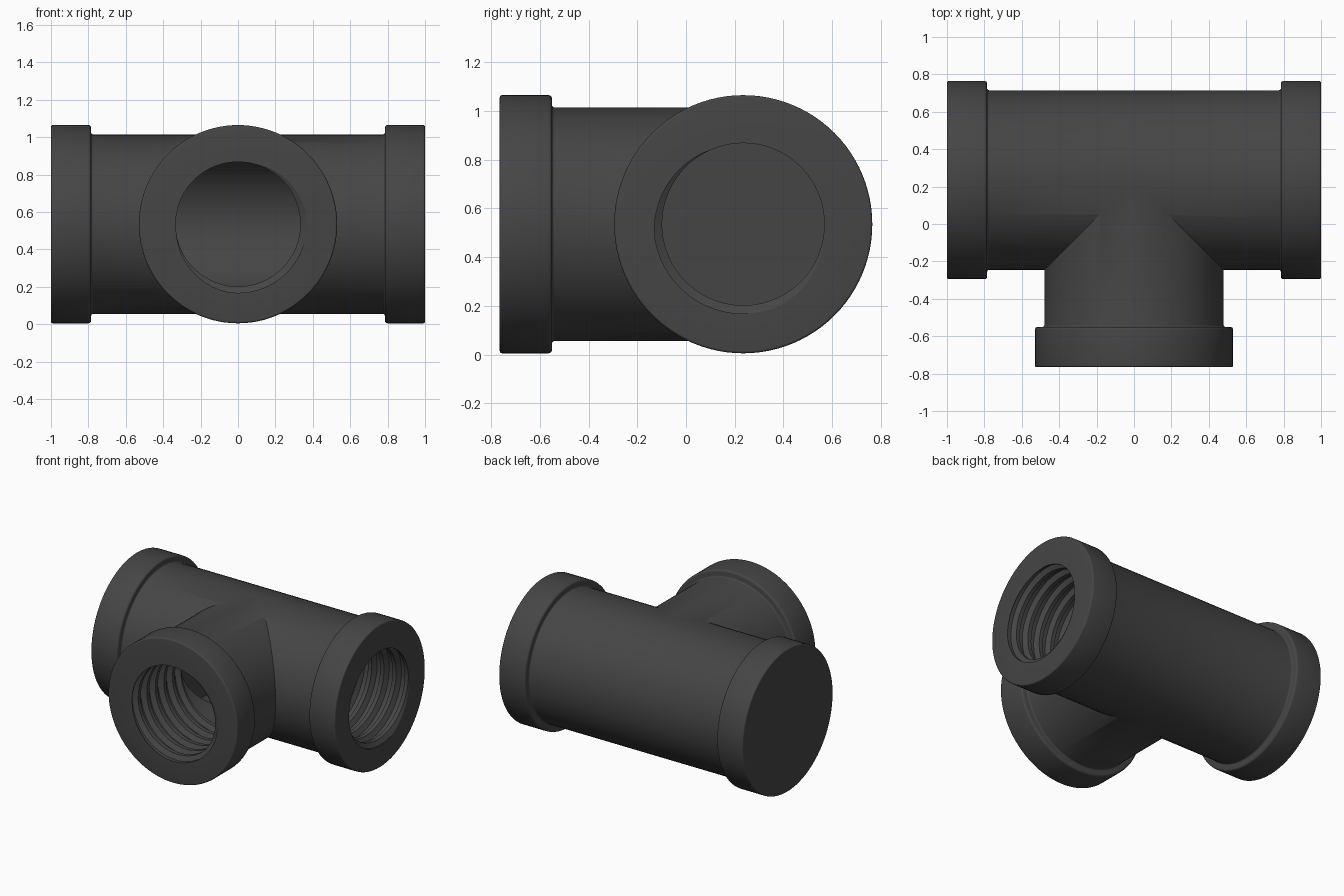
import bpy, bmesh, math
from mathutils import Vector

if "Cube" in bpy.data.objects:
    bpy.data.objects.remove(bpy.data.objects["Cube"])

N = 96
C = Vector((0, 0.235, 0.535))            # where the three pipe axes meet
PITCH, MINOR, MAJOR = 0.1, 0.333, 0.367
THREAD_IN, THREAD_OUT = 0.42, 1.03


def revolve(name, d, rows):
    """Closed skin around axis d; each row maps an angle to (distance, radius)."""
    d = Vector(d)
    u = Vector((0, 0, 1))
    v = d.cross(u)
    bm = bmesh.new()
    grid = []
    for row in rows:
        ring = []
        for i in range(N + 1):
            a = 2 * math.pi * i / N
            s, r = row(a)
            ring.append(bm.verts.new(C + d * s + (u * math.cos(a) + v * math.sin(a)) * r))
        grid.append(ring)
    for p, q in zip(grid, grid[1:]):
        for i in range(N):
            bm.faces.new((p[i], p[i + 1], q[i + 1], q[i]))
    bmesh.ops.remove_doubles(bm, verts=bm.verts, dist=1e-5)
    bmesh.ops.recalc_face_normals(bm, faces=bm.faces)
    me = bpy.data.meshes.new(name)
    bm.to_mesh(me)
    bm.free()
    ob = bpy.data.objects.new(name, me)
    bpy.context.collection.objects.link(ob)
    return ob


def lathe(name, d, pts):
    return revolve(name, d, [lambda a, p=p: p for p in pts])


def arc(s, r, rad, start, end, n=4):
    angles = [math.radians(start + (end - start) * k / n) for k in range(n + 1)]
    return [(s + rad * math.cos(a), r + rad * math.sin(a)) for a in angles]


def arm(pipe_r):
    """Half profile: pipe, small fillet, rounded collar, end face."""
    return (arc(0.775, pipe_r + 0.01, 0.01, 270, 360) + arc(0.80, 0.515, 0.015, 180, 90)
            + arc(0.99, 0.52, 0.01, 90, 0) + [(1, 0)])


def thread(name, d, phase):
    """Helical bore cutter, groove centred at angle phase on the end face."""
    knots = [(0, MAJOR), (0.3, MAJOR), (0.5, MINOR), (0.8, MINOR), (1, MAJOR)]
    origin = 1 - PITCH * (0.15 + phase / 360)

    def radius(s, a):
        t = ((s - origin) / PITCH - a / (2 * math.pi)) % 1
        for (t0, r0), (t1, r1) in zip(knots, knots[1:]):
            if t <= t1:
                return r0 + (r1 - r0) * (t - t0) / (t1 - t0)

    def row(k, t, r):
        def at(a):
            s = origin + PITCH * (k + t + a / (2 * math.pi))
            c = min(max(s, THREAD_IN - 0.03), THREAD_OUT)
            return c, (r if c == s else radius(c, a))
        return at

    rows = [lambda a: (THREAD_IN - 0.03, 0)]
    rows += [row(k, t, r) for k in range(-8, 3) for t, r in knots[:4]]
    rows.append(lambda a: (THREAD_OUT, 0))
    return revolve(name, d, rows)


# Outer bodies
half = arm(0.48)
body = lathe("pipe_tee", (1, 0, 0), [(-s, r) for s, r in reversed(half)] + half)
branch = lathe("branch_body", (0, -1, 0), [(0, 0), (0, 0.4795)] + arm(0.4795))

# Smooth inner chambers and threaded ends
L = THREAD_IN
cutters = [
    lathe("main_chamber", (1, 0, 0), [(-L, 0), (-L, 0.372), (L, 0.372), (L, 0)]),
    lathe("branch_chamber", (0, -1, 0), [(0, 0), (0, 0.3715), (L, 0.3715), (L, 0)]),
    thread("right_thread", (1, 0, 0), 150),
    thread("left_thread", (-1, 0, 0), 150),
    thread("branch_thread", (0, -1, 0), 225),
]

for ob, op in [(branch, 'UNION')] + [(c, 'DIFFERENCE') for c in cutters]:
    m = body.modifiers.new(ob.name, 'BOOLEAN')
    m.object, m.operation, m.solver = ob, op, 'EXACT'

bpy.context.view_layer.objects.active = body
body.select_set(True)
for m in list(body.modifiers):
    bpy.ops.object.modifier_apply(modifier=m.name)
for ob in [branch] + cutters:
    bpy.data.objects.remove(ob)
bpy.ops.object.shade_smooth_by_angle(angle=math.radians(30))

# Dark iron
mat = bpy.data.materials.new("dark_iron")
mat.diffuse_color = (0.06, 0.06, 0.06, 1)
mat.use_nodes = True
mat.node_tree.nodes["Principled BSDF"].inputs["Base Color"].default_value = mat.diffuse_color
body.data.materials.clear()
body.data.materials.append(mat)
